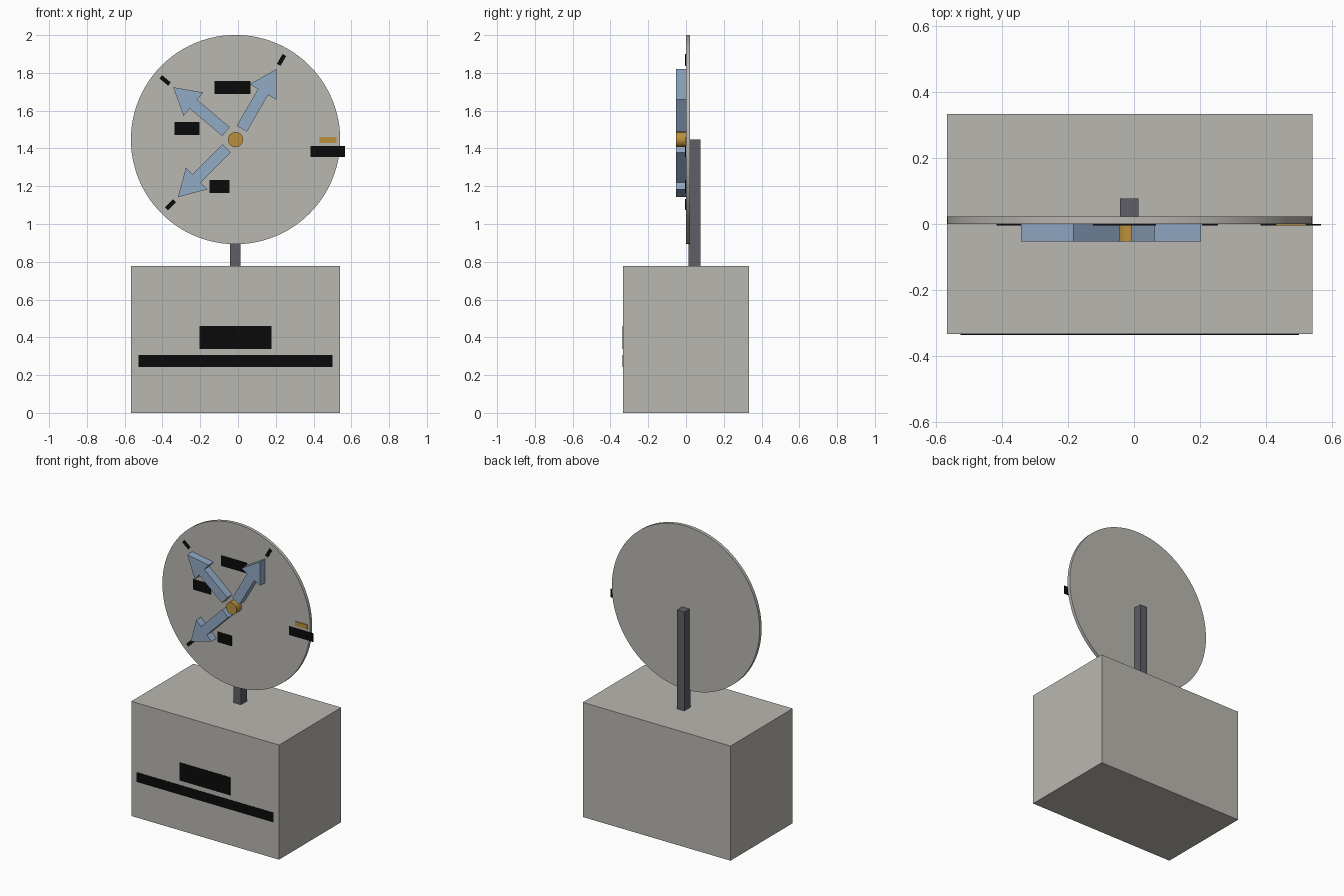
import bpy
import bmesh
from math import radians, sin, cos, pi
from mathutils import Matrix, Vector

if "Cube" in bpy.data.objects:
    bpy.data.objects.remove(bpy.data.objects["Cube"], do_unlink=True)


def material(name, rgb):
    m = bpy.data.materials.new(name)
    m.use_nodes = True
    m.diffuse_color = (*rgb, 1)
    m.node_tree.nodes["Principled BSDF"].inputs["Base Color"].default_value = (*rgb, 1)
    return m


STONE = material("warm grey", (0.49, 0.475, 0.435))
STEEL = material("dark grey", (0.115, 0.113, 0.135))
BLUE = material("soft blue", (0.285, 0.4, 0.56))
GOLD = material("gold", (0.49, 0.28, 0.045))
BLACK = material("black", (0.003, 0.003, 0.003))

HUB = Vector((-0.013, 0, 1.447))   # centre of the dial
ANGLES = {"upper_right": 60, "upper_left": 140, "lower_left": 225}


def prism(name, outline, y0, y1, mat, angle=0, origin=(0, 0, 0), smooth=False):
    """Extrude an outline in the x-z plane from y0 to y1, turned in that plane."""
    bm = bmesh.new()
    face = bm.faces.new([bm.verts.new((x, y0, z)) for x, z in outline])
    ext = bmesh.ops.extrude_face_region(bm, geom=[face])
    moved = [v for v in ext["geom"] if isinstance(v, bmesh.types.BMVert)]
    bmesh.ops.translate(bm, verts=moved, vec=(0, y1 - y0, 0))
    bmesh.ops.recalc_face_normals(bm, faces=bm.faces)
    bm.transform(Matrix.Translation(origin) @ Matrix.Rotation(-radians(angle), 4, "Y"))
    mesh = bpy.data.meshes.new(name)
    bm.to_mesh(mesh)
    bm.free()
    mesh.materials.append(mat)
    obj = bpy.data.objects.new(name, mesh)
    bpy.context.collection.objects.link(obj)
    if smooth:
        bpy.ops.object.select_all(action="DESELECT")
        obj.select_set(True)
        bpy.context.view_layer.objects.active = obj
        bpy.ops.object.shade_smooth_by_angle(angle=radians(30))
    return obj


def rect(x0, x1, z0, z1):
    return [(x0, z0), (x1, z0), (x1, z1), (x0, z1)]


def circle(r, n):
    return [(r * cos(2 * pi * i / n), r * sin(2 * pi * i / n)) for i in range(n)]


# Base box, post and dial
prism("base_box", rect(-0.567, 0.541, 0, 0.777), -0.333, 0.333, STONE)
prism("post", rect(-0.042, 0.014, 0.777, HUB.z), 0.012, 0.078, STEEL)
prism("dial", circle(0.554, 96), 0, 0.022, STONE, origin=HUB, smooth=True)
prism("hub", circle(0.04, 32), -0.053, 0, GOLD, origin=HUB, smooth=True)

# Arrows pointing out from the hub, each with a tick at its end
half = [(0.066, 0.031), (0.291, 0.031), (0.291, 0.081)]
arrow = half + [(0.431, 0)] + [(x, -z) for x, z in reversed(half)]
for side, angle in ANGLES.items():
    prism("arrow_" + side, arrow, -0.053, 0, BLUE, angle, HUB)
    prism("tick_" + side, rect(0.457, 0.517, -0.011, 0.011), -0.004, 0, BLACK, angle, HUB)

# Plates on the dial
for name, box in {
    "top_plate": (-0.124, 0.066, 1.688, 1.757),
    "middle_plate": (-0.336, -0.204, 1.471, 1.54),
    "bottom_plate": (-0.151, -0.045, 1.164, 1.233),
    "edge_plate": (0.384, 0.567, 1.356, 1.413),
}.items():
    prism(name, rect(*box), -0.004, 0, BLACK)
prism("gold_marker", rect(0.431, 0.521, 1.43, 1.46), -0.005, 0, GOLD)

# Plates on the front of the base
prism("base_short_plate", rect(-0.204, 0.177, 0.339, 0.46), -0.336, -0.333, BLACK)
prism("base_long_plate", rect(-0.526, 0.5, 0.243, 0.307), -0.336, -0.333, BLACK)
